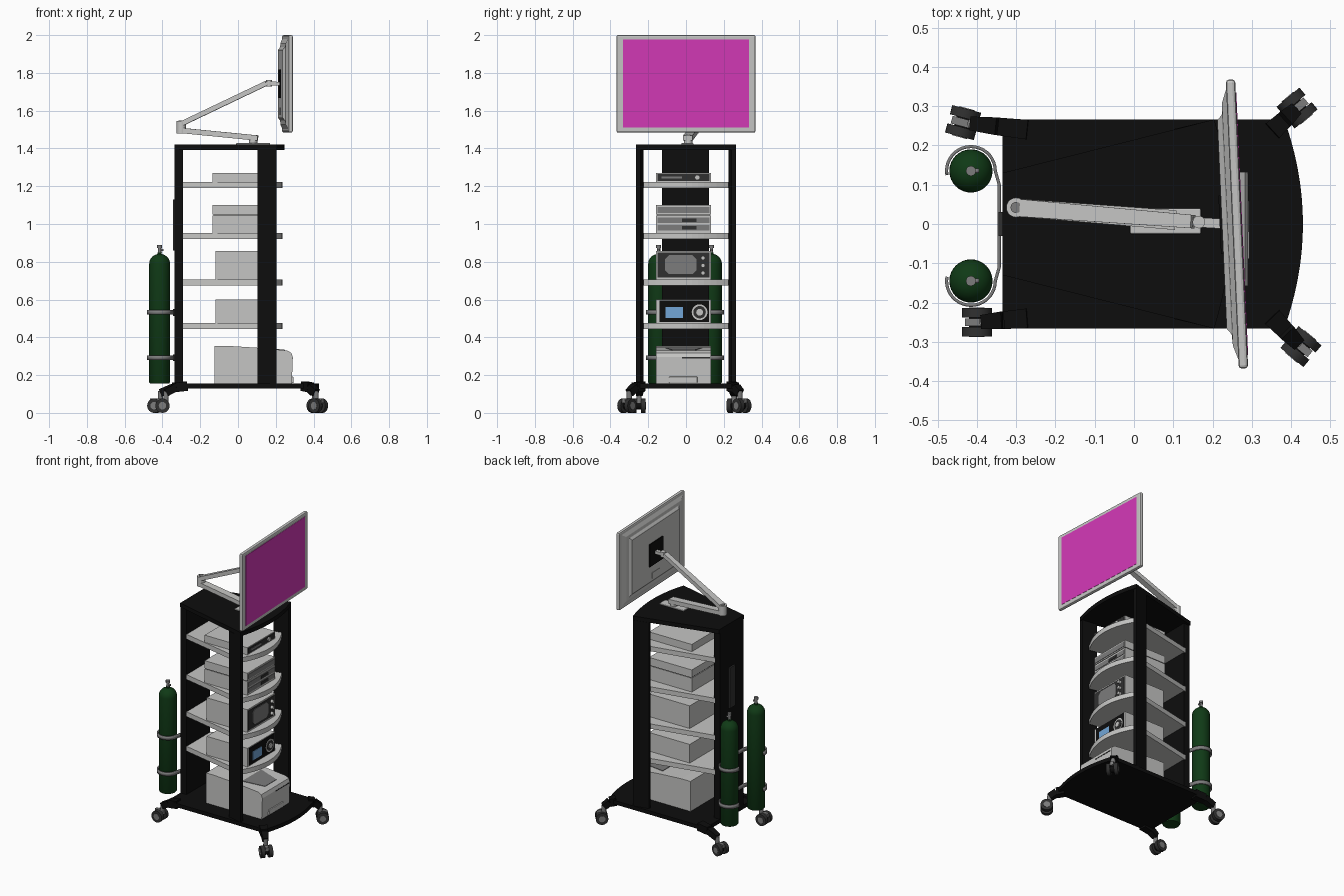
import bpy, bmesh, math
from mathutils import Vector, Matrix

if "Cube" in bpy.data.objects:
    bpy.data.objects.remove(bpy.data.objects["Cube"])


def material(name, r, g, b):
    m = bpy.data.materials.new(name)
    m.diffuse_color = (r, g, b, 1)
    m.use_nodes = True
    m.node_tree.nodes["Principled BSDF"].inputs["Base Color"].default_value = m.diffuse_color
    return m


BLACK = material("black", 0.004, 0.004, 0.004)
LIGHT = material("light_gray", 0.56, 0.56, 0.55)
MID = material("mid_gray", 0.2, 0.2, 0.2)
DARK = material("dark_gray", 0.03, 0.03, 0.03)
GREEN = material("bottle_green", 0.005, 0.042, 0.008)
BLUE = material("display_blue", 0.17, 0.38, 0.68)
MAGENTA = material("screen_magenta", 0.65, 0.04, 0.47)


def finish(bm, name, mat, smooth=False):
    bmesh.ops.recalc_face_normals(bm, faces=bm.faces)
    me = bpy.data.meshes.new(name)
    bm.to_mesh(me)
    bm.free()
    me.materials.append(mat)
    ob = bpy.data.objects.new(name, me)
    bpy.context.collection.objects.link(ob)
    if smooth:
        bpy.context.view_layer.objects.active = ob
        ob.select_set(True)
        bpy.ops.object.shade_smooth_by_angle(angle=math.radians(40))
        ob.select_set(False)
    return ob


def prism(name, pts, vec, mat):
    """Extrude a closed 3D outline along vec."""
    bm = bmesh.new()
    a = [bm.verts.new(p) for p in pts]
    b = [bm.verts.new(Vector(p) + Vector(vec)) for p in pts]
    n = len(a)
    bm.faces.new(a)
    bm.faces.new(b[::-1])
    for i in range(n):
        bm.faces.new((a[i], a[(i + 1) % n], b[(i + 1) % n], b[i]))
    return finish(bm, name, mat)


def plan(name, pts, z0, z1, mat):
    return prism(name, [(x, y, z0) for x, y in pts], (0, 0, z1 - z0), mat)


def box(name, x0, x1, y0, y1, z0, z1, mat, bevel=0):
    ob = plan(name, [(x0, y0), (x1, y0), (x1, y1), (x0, y1)], z0, z1, mat)
    if bevel:
        m = ob.modifiers.new("bevel", 'BEVEL')
        m.width, m.segments = bevel, 2
    return ob


def rod(name, p0, p1, r, mat, seg=20):
    p0, p1 = Vector(p0), Vector(p1)
    bm = bmesh.new()
    bmesh.ops.create_cone(bm, cap_ends=True, segments=seg, radius1=r, radius2=r, depth=(p1 - p0).length)
    rot = (p1 - p0).to_track_quat('Z', 'Y').to_matrix().to_4x4()
    bm.transform(Matrix.Translation((p0 + p1) / 2) @ rot)
    return finish(bm, name, mat, True)


def beam(name, p0, p1, w0, w1, h, mat):
    """Straight bar of height h, tapering in width from w0 to w1."""
    p0, p1 = Vector(p0), Vector(p1)
    d = (p1 - p0).normalized()
    side = Vector((-d.y, d.x, 0)).normalized()
    up = d.cross(side).normalized() * h
    pts = [p0 + side * w0 / 2, p0 - side * w0 / 2, p1 - side * w1 / 2, p1 + side * w1 / 2]
    return prism(name, [p - up / 2 for p in pts], up, mat)


def lathe(name, profile, x, y, mat, seg=32):
    bm = bmesh.new()
    vs = [bm.verts.new((r, 0, z)) for r, z in profile]
    es = [bm.edges.new(e) for e in zip(vs, vs[1:])]
    bmesh.ops.spin(bm, geom=vs + es, cent=(0, 0, 0), axis=(0, 0, 1), angle=math.tau, steps=seg)
    bmesh.ops.remove_doubles(bm, verts=bm.verts, dist=1e-5)
    bm.transform(Matrix.Translation((x, y, 0)))
    return finish(bm, name, mat, True)


def bow_outline(xb, yb, xf, yf, bulge, n=14):
    """Tapered plan: narrow straight back, wide bowed front."""
    arc = []
    for i in range(n + 1):
        t = -1 + 2 * i / n
        arc.append((xf + bulge * (1 - t * t), yf * t))
    return [(xb, -yb)] + arc + [(xb, yb)]


# Cart frame
plan("base_plate", bow_outline(-0.335, 0.266, 0.388, 0.25, 0.042)[:1] + [(0.35, -0.266)]
     + bow_outline(0, 0, 0.388, 0.25, 0.042)[1:-1] + [(0.35, 0.266), (-0.335, 0.266)], 0.13, 0.155, BLACK)
plan("top_plate", bow_outline(-0.335, 0.13, 0.204, 0.266, 0.042), 1.393, 1.42, BLACK)
box("back_column", -0.335, -0.29, -0.128, 0.122, 0.155, 1.393, BLACK)
box("power_strip", -0.345, -0.335, -0.03, 0.03, 0.86, 1.13, DARK)
for s, n in ((-1, "front"), (1, "rear")):
    plan(n + "_side_post", [(0.103, 0.242 * s), (0.204, 0.266 * s), (0.204, 0.24 * s), (0.103, 0.225 * s)],
         0.155, 1.393, BLACK)

# Shelves
for i, z in enumerate((0.444, 0.674, 0.921, 1.19)):
    plan(f"shelf_{i + 1}", bow_outline(-0.3, 0.125, 0.165, 0.225, 0.07), z, z + 0.032, LIGHT)

# Device cases on the shelves
Y0, Y1, F = -0.158, 0.132, 0.18
for n, x0, z0, z1 in (("monitor_unit", -0.12, 0.476, 0.60), ("video_unit", -0.12, 0.706, 0.857),
                      ("recorder_lower", -0.135, 0.953, 1.045), ("recorder_upper", -0.135, 1.05, 1.10),
                      ("control_unit", -0.135, 1.222, 1.27)):
    box(n + "_case", x0, F, Y0, Y1, z0, z1, LIGHT)
box("recorder_gap", -0.13, F - 0.004, Y0 + 0.004, Y1 - 0.004, 1.044, 1.051, DARK)


def plate(name, y0, y1, z0, z1, mat, layer=1):
    return box(name, F - 0.001, F + 0.003 * layer, y0, y1, z0, z1, mat)


def knob(name, y, z, r, mat, depth=0.012):
    return rod(name, (F, y, z), (F + depth, y, z), r, mat)


# Control unit face
plate("control_face", -0.15, 0.124, 1.228, 1.264, DARK)
plate("control_slot", -0.13, -0.02, 1.24, 1.252, MID, 2)
knob("control_knob", 0.06, 1.246, 0.014, LIGHT)
# Recorder face
plate("recorder_top_band", -0.15, 0.124, 1.058, 1.09, MID)
for i, z in enumerate((0.965, 1.005)):
    plate(f"recorder_band_{i}", -0.15, 0.124, z, z + 0.03, MID)
    plate(f"recorder_window_{i}", -0.02, 0.055, z + 0.006, z + 0.024, DARK, 2)
# Video unit face
plate("video_face", -0.15, 0.124, 0.716, 0.848, DARK)
cut = 0.02
scr = [(-0.11, 0.755), (-0.09, 0.735), (0.035, 0.735), (0.055, 0.755), (0.055, 0.815),
       (0.035, 0.835), (-0.09, 0.835), (-0.11, 0.815)]
prism("video_screen", [(F, y, z) for y, z in scr], (0.006, 0, 0), MID)
for i, z in enumerate((0.74, 0.78, 0.82)):
    knob(f"video_knob_{i}", 0.09, z, 0.011, LIGHT, 0.02)
# Monitoring unit face
plate("monitoring_face", -0.14, 0.122, 0.48, 0.595, BLACK)
plate("monitoring_display", -0.108, -0.015, 0.502, 0.56, BLUE, 2)
knob("dial_ring", 0.072, 0.533, 0.042, LIGHT, 0.006)
knob("dial_face", 0.072, 0.533, 0.033, DARK, 0.008)
knob("dial_knob", 0.072, 0.533, 0.018, LIGHT, 0.014)

# Printer on the base
side = [(-0.125, 0.155), (0.285, 0.155), (0.29, 0.295), (0.282, 0.318), (0.26, 0.33),
        (0.1, 0.345), (-0.06, 0.355), (-0.125, 0.355)]
prism("printer_body", [(x, Y0, z) for x, z in side], (0, Y1 - Y0, 0), LIGHT)
box("printer_slot", 0.28, 0.291, -0.02, Y1 - 0.005, 0.288, 0.295, DARK)
box("printer_tray", 0.27, 0.294, -0.09, 0.06, 0.158, 0.192, LIGHT, 0.004)
beam("printer_output", (0.11, -0.012, 0.345), (0.25, -0.012, 0.332), 0.2, 0.12, 0.004, MID)

# Gas bottles with valves
for n, y in (("front", -0.145), ("rear", 0.135)):
    dome = [(0.055 * math.cos(a), 0.79 + 0.052 * math.sin(a)) for a in (math.pi / 16 * k for k in range(8))]
    lathe(n + "_gas_bottle", [(0, 0.155), (0.05, 0.155), (0.055, 0.162)] + dome + [(0.012, 0.85), (0, 0.85)],
          -0.415, y, GREEN)
    rod(n + "_valve_stem", (-0.415, y, 0.84), (-0.415, y, 0.88), 0.009, MID, 12)
    rod(n + "_valve_cap", (-0.415, y, 0.874), (-0.415, y, 0.89), 0.013, MID, 12)
    rod(n + "_valve_outlet", (-0.415, y, 0.862), (-0.395, y, 0.862), 0.006, MID, 10)

# Bottle holder bands, hooked around the outer side of each bottle
hook = lambda s, yc: [(-0.415 + 0.062 * math.cos(a), yc + s * 0.062 * math.sin(a))
                      for a in (math.radians(10 * k) for k in range(20))]
path = hook(-1, -0.145)[::-1] + [(-0.343, -0.11), (-0.343, 0.1)] + hook(1, 0.135)
for i, z in enumerate((0.28, 0.52)):
    bm = bmesh.new()
    rows = [[bm.verts.new((x, y, z + h)) for h in (0, 0.024)] for x, y in path]
    for a, b in zip(rows, rows[1:]):
        bm.faces.new((a[0], b[0], b[1], a[1]))
    band = finish(bm, f"bottle_band_{i}", MID, True)
    mod = band.modifiers.new("thickness", 'SOLIDIFY')
    mod.thickness, mod.offset = 0.008, 0
    box(f"band_bracket_{i}", -0.345, -0.33, -0.03, 0.03, z - 0.006, z + 0.03, DARK)

# Legs and twin-wheel casters: hub position, roll angle, leg root
for n, x, y, ang, rx, ry in (("front_right", 0.425, -0.312, -40, 0.35, -0.235),
                             ("rear_right", 0.415, 0.295, 40, 0.35, 0.235),
                             ("front_left", -0.4, -0.25, 180, -0.27, -0.24),
                             ("rear_left", -0.435, 0.258, 165, -0.27, 0.24)):
    root, hub = Vector((rx, ry, 0.142)), Vector((x, y, 0.1))
    mid = root.lerp(hub, 0.45)
    mid.z = 0.135
    beam(n + "_leg_upper", root, mid, 0.05, 0.045, 0.05, BLACK)
    beam(n + "_leg_lower", mid, root.lerp(hub, 0.85), 0.045, 0.035, 0.04, BLACK)
    stem = root.lerp(hub, 0.85)
    rod(n + "_caster_stem", (stem.x, stem.y, 0.05), (stem.x, stem.y, 0.115), 0.014, MID, 14)
    a = math.radians(ang)
    axle = Vector((-math.sin(a), math.cos(a), 0))
    c = Vector((x, y, 0.038))
    rod(n + "_caster_axle", c - axle * 0.02, c + axle * 0.02, 0.02, BLACK, 16)
    beam(n + "_caster_hood", c + Vector((0, 0, 0.026)) - axle.cross(Vector((0, 0, 1))) * 0.03,
         c + Vector((0, 0, 0.026)) + axle.cross(Vector((0, 0, 1))) * 0.03, 0.02, 0.02, 0.024, MID)
    for s in (-1, 1):
        rod(f"{n}_wheel_{s}", c + axle * s * 0.012, c + axle * s * 0.036, 0.038, DARK, 24)
        rod(f"{n}_hub_cap_{s}", c + axle * s * 0.03, c + axle * s * 0.038, 0.02, MID, 16)

# Display arm
rod("arm_mount", (0.08, 0.012, 1.42), (0.08, 0.012, 1.47), 0.022, LIGHT)
box("arm_foot", -0.01, 0.17, -0.025, 0.04, 1.42, 1.428, LIGHT, 0.003)
beam("lower_arm", (0.105, 0.01, 1.455), (-0.3, 0.042, 1.495), 0.05, 0.045, 0.028, LIGHT)
rod("elbow_joint", (-0.3, 0.042, 1.48), (-0.3, 0.042, 1.545), 0.025, LIGHT)
rod("elbow_cap", (-0.3, 0.042, 1.545), (-0.3, 0.042, 1.549), 0.014, MID)
beam("upper_arm", (-0.305, 0.042, 1.528), (0.15, 0.006, 1.745), 0.045, 0.034, 0.026, LIGHT)
rod("wrist_joint", (0.165, 0.005, 1.728), (0.165, 0.005, 1.762), 0.016, LIGHT)
beam("wrist_link", (0.15, 0.005, 1.745), (0.235, 0, 1.742), 0.025, 0.025, 0.02, LIGHT)

# Flat display, turned slightly about the vertical
panel = [box("display_bezel", -0.012, 0.012, -0.368, 0.368, -0.258, 0.258, LIGHT, 0.008),
         box("display_screen", 0.01, 0.0135, -0.334, 0.334, -0.232, 0.235, MAGENTA),
         box("display_mount_plate", -0.044, -0.036, -0.075, 0.075, -0.075, 0.075, BLACK),
         box("display_port_cover", -0.041, -0.036, -0.04, 0.04, -0.165, -0.125, LIGHT)]
bm = bmesh.new()
rings = [[bm.verts.new((x, sy * w, sz * h)) for sy, sz in ((-1, -1), (1, -1), (1, 1), (-1, 1))]
         for x, w, h in ((-0.01, 0.35, 0.242), (-0.024, 0.31, 0.215), (-0.026, 0.28, 0.195), (-0.038, 0.265, 0.18))]
for a, b in zip(rings, rings[1:]):
    for k in range(4):
        bm.faces.new((a[k], a[(k + 1) % 4], b[(k + 1) % 4], b[k]))
bm.faces.new(rings[-1])
bm.faces.new(rings[0])
panel.append(finish(bm, "display_back_shell", LIGHT))
for ob in panel:
    ob.matrix_world = Matrix.Translation((0.262, 0, 1.742)) @ Matrix.Rotation(0.045, 4, 'Z')
